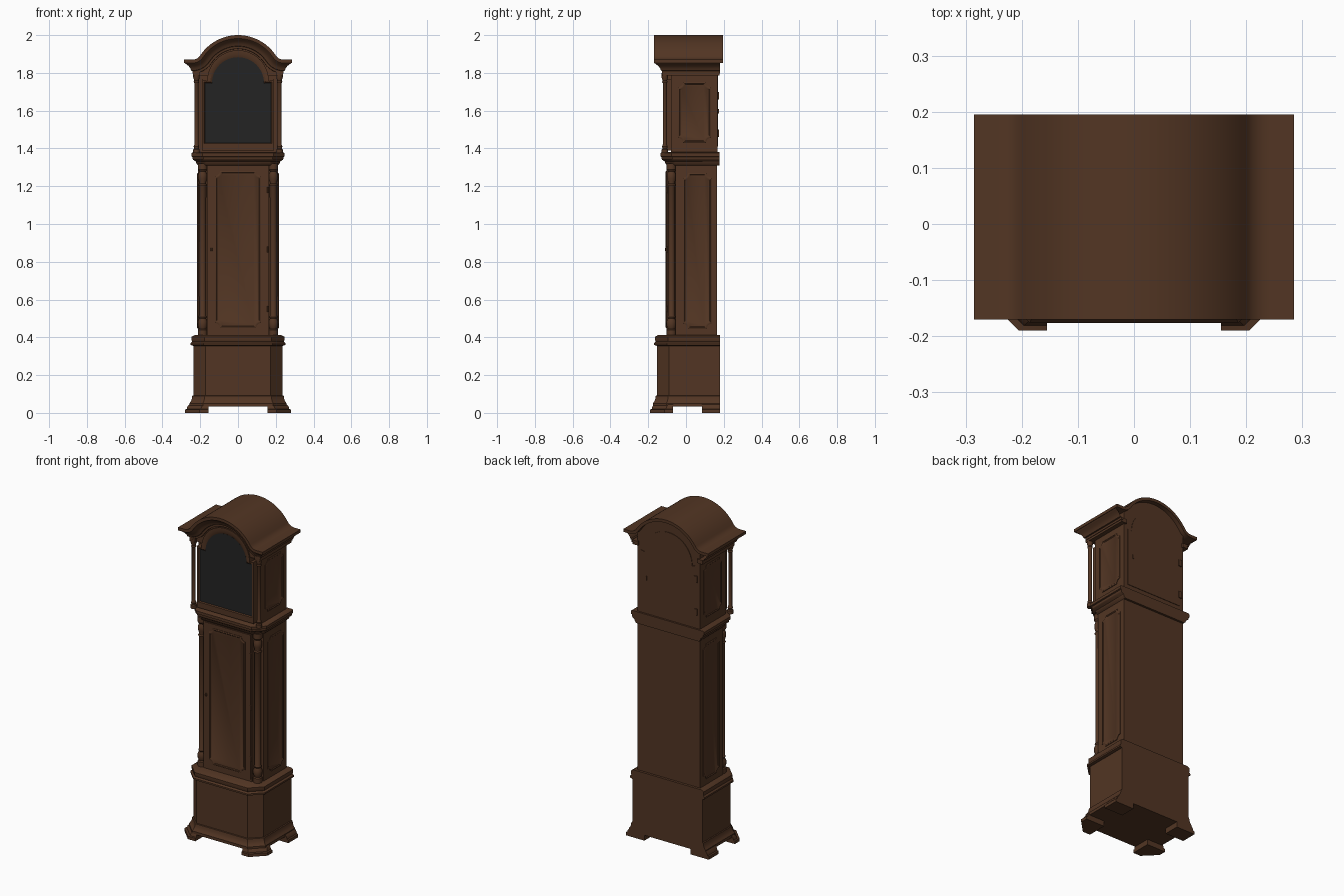
import bpy, bmesh
from math import sin, cos, pi, radians

if "Cube" in bpy.data.objects:
    bpy.data.objects.remove(bpy.data.objects["Cube"])


def material(name, color):
    m = bpy.data.materials.new(name)
    m.use_nodes = True
    m.diffuse_color = color
    bsdf = m.node_tree.nodes["Principled BSDF"]
    bsdf.inputs["Base Color"].default_value = color
    bsdf.inputs["Roughness"].default_value = 0.6
    return m


wood = material("dark walnut", (0.085, 0.036, 0.017, 1))
glass = material("dark glass", (0.017, 0.017, 0.017, 1))
parts = []


def loft(name, loops, mat=wood, cap=True, closed=True):
    """Skin a row of equally long point loops."""
    bm = bmesh.new()
    rows = [[bm.verts.new(p) for p in loop] for loop in loops]
    n = len(rows[0])
    for a, b in zip(rows, rows[1:]):
        for i in range(n if closed else n - 1):
            j = (i + 1) % n
            bm.faces.new((a[i], a[j], b[j], b[i]))
    if cap:
        bm.faces.new(rows[0][::-1])
        bm.faces.new(rows[-1])
    bmesh.ops.recalc_face_normals(bm, faces=bm.faces)
    mesh = bpy.data.meshes.new(name)
    bm.to_mesh(mesh)
    bm.free()
    mesh.materials.append(mat)
    ob = bpy.data.objects.new(name, mesh)
    bpy.context.collection.objects.link(ob)
    parts.append(ob)
    return ob


def box(name, x0, x1, y0, y1, z0, z1):
    plan = [(x0, y0), (x1, y0), (x1, y1), (x0, y1)]
    loft(name, [[(x, y, z) for x, y in plan] for z in (z0, z1)])


def extrude_y(name, outline, y0, y1):
    loft(name, [[(x, y, z) for x, z in outline] for y in (y0, y1)])


def lathe(name, x, y, profile, sides=20):
    ring = [2 * pi * i / sides for i in range(sides)]
    loft(name, [[(x + r * cos(a), y + r * sin(a), z) for a in ring] for r, z in profile])


def tier(name, hx, front, back, cut, profile):
    """Stack of plans with cut front corners; profile holds (growth, height)."""
    loops = []
    for g, z in profile:
        w, f, c = hx + g, front - g, cut + 0.4 * g
        loops.append([(-w, back, z), (-w, f + c, z), (-w + c, f, z),
                      (w - c, f, z), (w, f + c, z), (w, back, z)])
    loft(name, loops)


def panel(name, place, hw, hh, notch):
    """Raised panel with scooped corners and a bead round its edge."""
    loops = []
    for inset, height in ((0, -0.002), (0, 0.003), (0.003, 0.005), (0.007, 0.005), (0.011, 0.001)):
        w, h, r = hw - inset, hh - inset, notch + 0.3 * inset
        loop = []
        for su, sv, start in ((1, 1, 270), (-1, 1, 0), (-1, -1, 90), (1, -1, 180)):
            for k in range(6):
                a = radians(start - 18 * k)
                loop.append((su * w + r * cos(a), sv * h + r * sin(a)))
        loops.append([place(u, v, height) for u, v in loop])
    loft(name, loops)


# Bracket feet
for s, side in ((1, "left"), (-1, "right")):
    front_loops, back_loops = [], []
    for z, g in ((0, 0), (0.018, 0), (0.02, 0.009), (0.033, 0.012), (0.045, 0.022)):
        w, f = 0.28 - g, -0.19 + g
        front_loops.append([(s * 0.155, f, z), (s * (w - 0.075), f, z), (s * w, f + 0.075, z),
                            (s * w, -0.07, z), (s * 0.155, -0.07, z)])
        back_loops.append([(s * 0.155, 0.085, z), (s * w, 0.085, z),
                           (s * w, 0.18, z), (s * 0.155, 0.18, z)])
    loft("front_foot_" + side, front_loops)
    loft("back_foot_" + side, back_loops)

# Base and its mouldings
tier("base_box", 0.236, -0.154, 0.18, 0.063, [(0, 0.04), (0, 0.37)])
tier("plinth_moulding", 0.236, -0.154, 0.18, 0.063,
     [(0.022, 0.033), (0.022, 0.05), (0.014, 0.06), (0.008, 0.075), (0.006, 0.09), (0, 0.092)])
tier("waist_moulding", 0.236, -0.154, 0.18, 0.063,
     [(0, 0.355), (0.015, 0.36), (0.015, 0.37), (0.006, 0.378), (0.009, 0.384),
      (0.009, 0.403), (-0.006, 0.412)])

# Trunk with notched front corners
half = [(0.211, 0.165), (0.211, -0.055), (0.163, -0.055), (0.163, -0.098)]
trunk = half + [(-x, y) for x, y in reversed(half)]
loft("trunk", [[(x, y, z) for x, y in trunk] for z in (0.4, 1.33)])
box("trunk_door", -0.155, 0.155, -0.103, -0.09, 0.425, 1.305)
panel("trunk_door_panel", lambda u, v, d: (u, -0.103 - d, 0.865 + v), 0.122, 0.415, 0.026)
for z in (0.55, 0.865, 1.18):
    lathe("trunk_hinge", 0.159, -0.104, [(0.005, z - 0.015), (0.005, z + 0.015)], 10)
lathe("door_knob", -0.14, -0.107, [(0.004, 0.857), (0.006, 0.865), (0.004, 0.873)], 10)

# Turned columns
trunk_turn = [(0.025, 0.405), (0.025, 0.44), (0.019, 0.445), (0.025, 0.46), (0.025, 0.485),
              (0.018, 0.5), (0.022, 0.508), (0.018, 0.516), (0.019, 1.2), (0.023, 1.207),
              (0.018, 1.214), (0.018, 1.222), (0.024, 1.24), (0.024, 1.262), (0.017, 1.278),
              (0.025, 1.288), (0.025, 1.32)]
hood_turn = [(0.017, 1.375), (0.017, 1.395), (0.012, 1.4), (0.015, 1.41), (0.011, 1.42),
             (0.011, 1.745), (0.015, 1.752), (0.012, 1.76), (0.017, 1.775), (0.017, 1.8)]
for s, side in ((1, "left"), (-1, "right")):
    lathe("trunk_column_" + side, s * 0.187, -0.077, trunk_turn)
    lathe("hood_column_" + side, s * 0.22, -0.112, hood_turn)
    panel("trunk_panel_" + side, lambda u, v, d: (s * (0.211 + d), 0.06 + u, 0.858 + v),
          0.076, 0.412, 0.026)
    panel("hood_panel_" + side, lambda u, v, d: (s * (0.211 + d), 0.045 + u, 1.59 + v),
          0.087, 0.16, 0.026)

# Moulding between trunk and hood
tier("hood_seat_moulding", 0.211, -0.1, 0.178, 0.045,
     [(0, 1.31), (0.008, 1.318), (0.012, 1.33), (0.026, 1.34), (0.029, 1.345), (0.029, 1.355),
      (0.036, 1.358), (0.036, 1.375), (0.028, 1.38)])

# Roof curve: points with their normals, from the centre out, then mirrored
curve = [(0.24 * sin(a), 1.76 + 0.24 * cos(a), sin(a), cos(a))
         for a in (radians(56.4 * i / 14) for i in range(15))]
curve += [(0.2415 - 0.05 * sin(a), 1.92 - 0.05 * cos(a), sin(a), cos(a))
          for a in (radians(56.4 * (1 - i / 6)) for i in range(1, 7))]
curve.append((0.285, 1.87, 0, 1))
curve = [(-x, z, -nx, nz) for x, z, nx, nz in reversed(curve[1:])] + curve


def roof_line(drop, limit):
    return [(max(-limit, min(limit, x - nx * drop)), z - nz * drop) for x, z, nx, nz in curve]


# Roof, hood body and arched front
extrude_y("roof", roof_line(0, 0.285) + roof_line(0.018, 0.285)[::-1], -0.17, 0.195)
extrude_y("hood_body", [(-0.211, 1.37)] + roof_line(0.012, 0.211) + [(0.211, 1.37)], -0.08, 0.167)
extrude_y("hood_arch", [(-0.235, 1.785)] + roof_line(0.012, 0.235) + [(0.235, 1.785)], -0.113, -0.08)

# Crown moulding, running along both sides and over the arch
crown = []
for drop, inset in ((0.012, 0), (0.018, 0.003), (0.024, 0.011), (0.034, 0.024), (0.046, 0.033),
                    (0.058, 0.037), (0.06, 0.044), (0.072, 0.045), (0.074, 0.062)):
    line = roof_line(drop, 0.285 - inset)
    row = [(x, -0.17 + inset, z) for x, z in line]
    crown.append([(line[0][0], 0.18, line[0][1])] + row + [(line[-1][0], 0.18, line[-1][1])])
loft("crown_moulding", crown, cap=False, closed=False)
for s, side in ((1, "left"), (-1, "right")):
    x0, x1 = sorted((s * 0.2, s * 0.237))
    box("hood_frieze_" + side, x0, x1, -0.128, 0.178, 1.785, 1.81)


def arched(hx, z0, shoulder, r, centre):
    arc = [(r * cos(pi * i / 24), centre + r * sin(pi * i / 24)) for i in range(25)]
    return [(-hx, z0), (hx, z0), (hx, shoulder)] + arc + [(-hx, shoulder)]


# Hood door frame and glass
outer = arched(0.19, 1.39, 1.765, 0.163, 1.757)
middle = arched(0.18, 1.425, 1.752, 0.146, 1.752)
inner = arched(0.175, 1.43, 1.747, 0.138, 1.745)
loft("hood_door_frame", [[(x, y, z) for x, z in o] for o, y in
     ((outer, -0.08), (outer, -0.121), (middle, -0.121), (inner, -0.115))], cap=False)
loft("hood_door_glass", [[(x, y, z) for x, z in inner] for y in (-0.114, -0.1155)], glass)

# Back door with hinges and knob
extrude_y("back_door", arched(0.185, 1.41, 1.76, 0.16, 1.755), 0.16, 0.17)
for z in (1.48, 1.68):
    box("back_hinge", -0.195, -0.175, 0.165, 0.175, z - 0.02, z + 0.02)
box("back_latch", 0.145, 0.152, 0.165, 0.174, 1.585, 1.61)

# Crisp edges with smooth curves
bpy.ops.object.select_all(action='DESELECT')
for ob in parts:
    ob.select_set(True)
bpy.context.view_layer.objects.active = parts[0]
bpy.ops.object.shade_smooth_by_angle(angle=radians(32))
